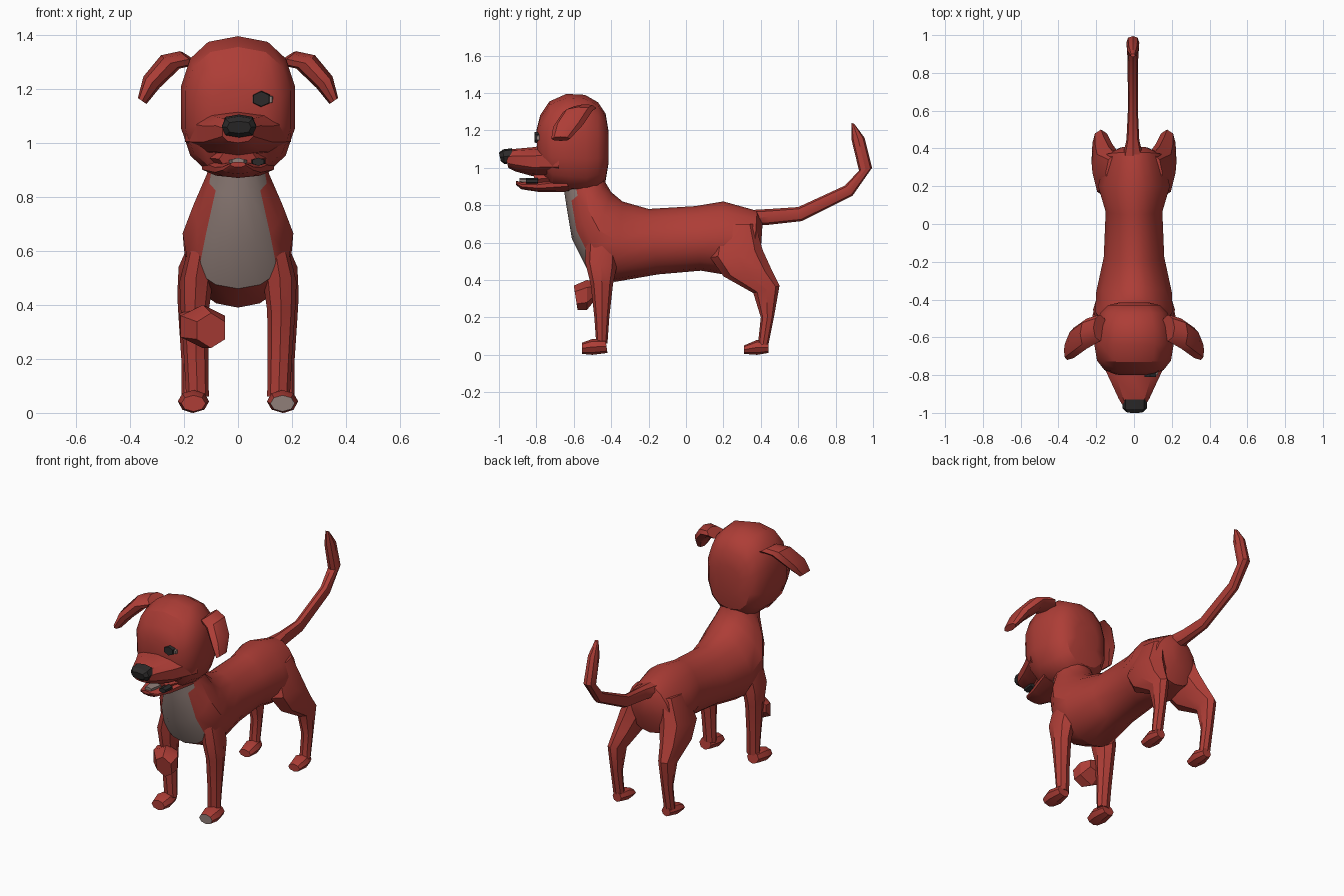
import bpy, bmesh, math
from mathutils import Vector


def material(name, rgb):
    m = bpy.data.materials.new(name)
    m.diffuse_color = (*rgb, 1)
    return m


RED = material("red_coat", (0.42, 0.047, 0.037))
GREY = material("grey_patch", (0.28, 0.21, 0.19))
BLACK = material("black", (0.025, 0.023, 0.023))


def loft(name, rings, cx=0.0, sides=10, mat=RED, power=1.0, side=1, tilt=0.0, taper=0.0, patch=None):
    """Skin rings of (top_y, top_z, bottom_y, bottom_z, half_width[, centre_x])."""
    bm = bmesh.new()
    loops = []
    for r in rings:
        a, b, x0 = Vector((0, r[0], r[1])), Vector((0, r[2], r[3])), (r[5] if len(r) > 5 else cx)
        mid, v, u = (a + b) / 2, (a - b) / 2, Vector((1, 0, tilt)) * r[4]
        loop = []
        for i in range(sides):
            t = 2 * math.pi * i / sides
            s, c = math.sin(t), math.cos(t)
            s = math.copysign(abs(s) ** power, s) if abs(s) > 1e-6 else 0
            c = math.copysign(abs(c) ** power, c) if abs(c) > 1e-6 else 0
            p = mid + u * s * (1 - taper * max(c, 0)) + v * c
            loop.append(bm.verts.new(((p.x + x0) * side, p.y, p.z)))
        loops.append(loop)
    for l0, l1 in zip(loops, loops[1:]):
        for i in range(sides):
            j = (i + 1) % sides
            bm.faces.new((l0[i], l0[j], l1[j], l1[i]))
    bm.faces.new(loops[0])
    bm.faces.new(loops[-1])
    bmesh.ops.recalc_face_normals(bm, faces=bm.faces)
    bm.normal_update()
    for f in bm.faces:
        f.smooth = True
        if patch and patch(f.calc_center_median(), f.normal):
            f.material_index = 1
    for e in bm.edges:
        e.smooth = e.calc_face_angle(0) < math.radians(32)
    me = bpy.data.meshes.new(name)
    bm.to_mesh(me)
    bm.free()
    me.materials.append(mat)
    me.materials.append(GREY)
    ob = bpy.data.objects.new(name, me)
    bpy.context.collection.objects.link(ob)
    return ob


# Trunk from rump to neck, with a grey bib on the chest
loft("trunk", [
    (0.41, 0.71, 0.40, 0.56, 0.07),
    (0.38, 0.77, 0.36, 0.46, 0.15),
    (0.20, 0.82, 0.20, 0.43, 0.19),
    (0.05, 0.795, 0.08, 0.45, 0.15),
    (-0.20, 0.78, -0.15, 0.43, 0.16),
    (-0.34, 0.82, -0.38, 0.39, 0.20),
    (-0.40, 0.87, -0.53, 0.46, 0.205),
    (-0.43, 0.92, -0.61, 0.62, 0.165),
    (-0.44, 0.97, -0.64, 0.80, 0.115),
    (-0.45, 1.02, -0.66, 0.93, 0.095)],
    sides=16, power=0.95, taper=0.25,
    patch=lambda c, n: n.y < -0.3 and abs(c.x) < 0.115 and 0.44 < c.z < 0.95 and c.y < -0.45)

# Head
loft("skull", [
    (-0.415, 1.20, -0.415, 1.02, 0.08),
    (-0.43, 1.29, -0.43, 0.93, 0.14),
    (-0.47, 1.35, -0.47, 0.89, 0.18),
    (-0.54, 1.39, -0.53, 0.865, 0.20),
    (-0.64, 1.395, -0.62, 0.87, 0.215),
    (-0.73, 1.355, -0.71, 0.89, 0.20),
    (-0.78, 1.28, -0.76, 0.95, 0.16),
    (-0.80, 1.20, -0.79, 1.00, 0.10)], sides=14, power=0.8)
loft("snout", [
    (-0.68, 1.13, -0.68, 0.95, 0.205),
    (-0.82, 1.11, -0.82, 0.955, 0.135),
    (-0.93, 1.10, -0.91, 0.98, 0.085),
    (-0.97, 1.08, -0.95, 1.00, 0.06)], power=0.8)
loft("nose", [
    (-0.93, 1.105, -0.93, 1.025, 0.064),
    (-0.98, 1.098, -0.97, 1.02, 0.064),
    (-1.00, 1.08, -0.99, 1.035, 0.045)], cx=0.004, sides=8, mat=BLACK, power=0.7)
loft("mouth_inside", [
    (-0.70, 0.99, -0.70, 0.90, 0.12),
    (-0.82, 0.98, -0.80, 0.90, 0.07)], sides=8)
loft("lip_spot", [
    (-0.79, 0.945, -0.79, 0.915, 0.03),
    (-0.855, 0.945, -0.855, 0.915, 0.024)], cx=0.075, sides=6, mat=BLACK)
loft("lower_jaw", [
    (-0.65, 0.96, -0.62, 0.87, 0.14),
    (-0.80, 0.93, -0.78, 0.87, 0.09),
    (-0.88, 0.925, -0.88, 0.885, 0.06),
    (-0.91, 0.93, -0.91, 0.91, 0.03)])
loft("tongue", [
    (-0.80, 0.945, -0.80, 0.91, 0.04),
    (-0.89, 0.945, -0.89, 0.92, 0.025)], sides=6, mat=GREY)
loft("eye_rim", [
    (-0.75, 1.19, -0.75, 1.135, 0.05),
    (-0.80, 1.18, -0.80, 1.14, 0.042)], cx=0.09, sides=6, mat=GREY)
loft("eye", [
    (-0.75, 1.20, -0.75, 1.125, 0.042),
    (-0.81, 1.19, -0.81, 1.135, 0.034)], cx=0.086, sides=6, mat=BLACK)

# Tail curling upwards
loft("tail", [
    (0.36, 0.775, 0.36, 0.69, 0.055),
    (0.45, 0.78, 0.44, 0.695, 0.034),
    (0.60, 0.79, 0.62, 0.715, 0.026),
    (0.85, 0.905, 0.89, 0.85, 0.028),
    (0.925, 0.985, 0.995, 1.00, 0.034),
    (0.885, 1.15, 0.955, 1.16, 0.03),
    (0.885, 1.24, 0.90, 1.235, 0.012)], cx=-0.006, sides=8, power=0.85)

# Mirrored parts
for side, label in ((1, "right"), (-1, "left")):
    loft("ear_" + label, [
        (-0.62, 1.31, -0.48, 1.32, 0.035, 0.18),
        (-0.66, 1.295, -0.50, 1.305, 0.035, 0.25),
        (-0.71, 1.22, -0.55, 1.23, 0.03, 0.32),
        (-0.72, 1.155, -0.62, 1.155, 0.016, 0.355)],
        sides=8, side=side, tilt=0.7)
    loft("front_leg_" + label, [
        (-0.53, 0.68, -0.36, 0.66, 0.045, 0.125),
        (-0.54, 0.50, -0.37, 0.47, 0.062, 0.155),
        (-0.51, 0.38, -0.39, 0.38, 0.052, 0.16),
        (-0.49, 0.20, -0.41, 0.20, 0.045, 0.155),
        (-0.48, 0.06, -0.42, 0.06, 0.042, 0.15)], sides=8, side=side)
    loft("front_paw_" + label, [
        (-0.43, 0.08, -0.42, 0.01, 0.04),
        (-0.50, 0.085, -0.50, 0.00, 0.058),
        (-0.555, 0.065, -0.555, 0.005, 0.045)], cx=0.165, sides=8, side=side,
        patch=(lambda c, n: n.y < -0.9) if side > 0 else None)
    loft("back_leg_" + label, [
        (0.17, 0.70, 0.37, 0.70, 0.05, 0.10),
        (0.13, 0.52, 0.41, 0.56, 0.085, 0.135),
        (0.20, 0.42, 0.46, 0.45, 0.065, 0.16),
        (0.36, 0.33, 0.50, 0.37, 0.045, 0.175),
        (0.40, 0.20, 0.47, 0.20, 0.035, 0.175),
        (0.385, 0.06, 0.44, 0.05, 0.035, 0.175)], sides=8, side=side)
    loft("back_paw_" + label, [
        (0.44, 0.07, 0.44, 0.01, 0.03),
        (0.38, 0.08, 0.38, 0.00, 0.05),
        (0.31, 0.05, 0.31, 0.005, 0.04)], cx=0.17, sides=8, side=side)

# Ragged tuft in front of the left front leg
loft("leg_tuft", [
    (-0.60, 0.37, -0.58, 0.24, 0.06, -0.10),
    (-0.53, 0.40, -0.53, 0.24, 0.095, -0.13),
    (-0.48, 0.39, -0.48, 0.30, 0.08, -0.15)], sides=6)
